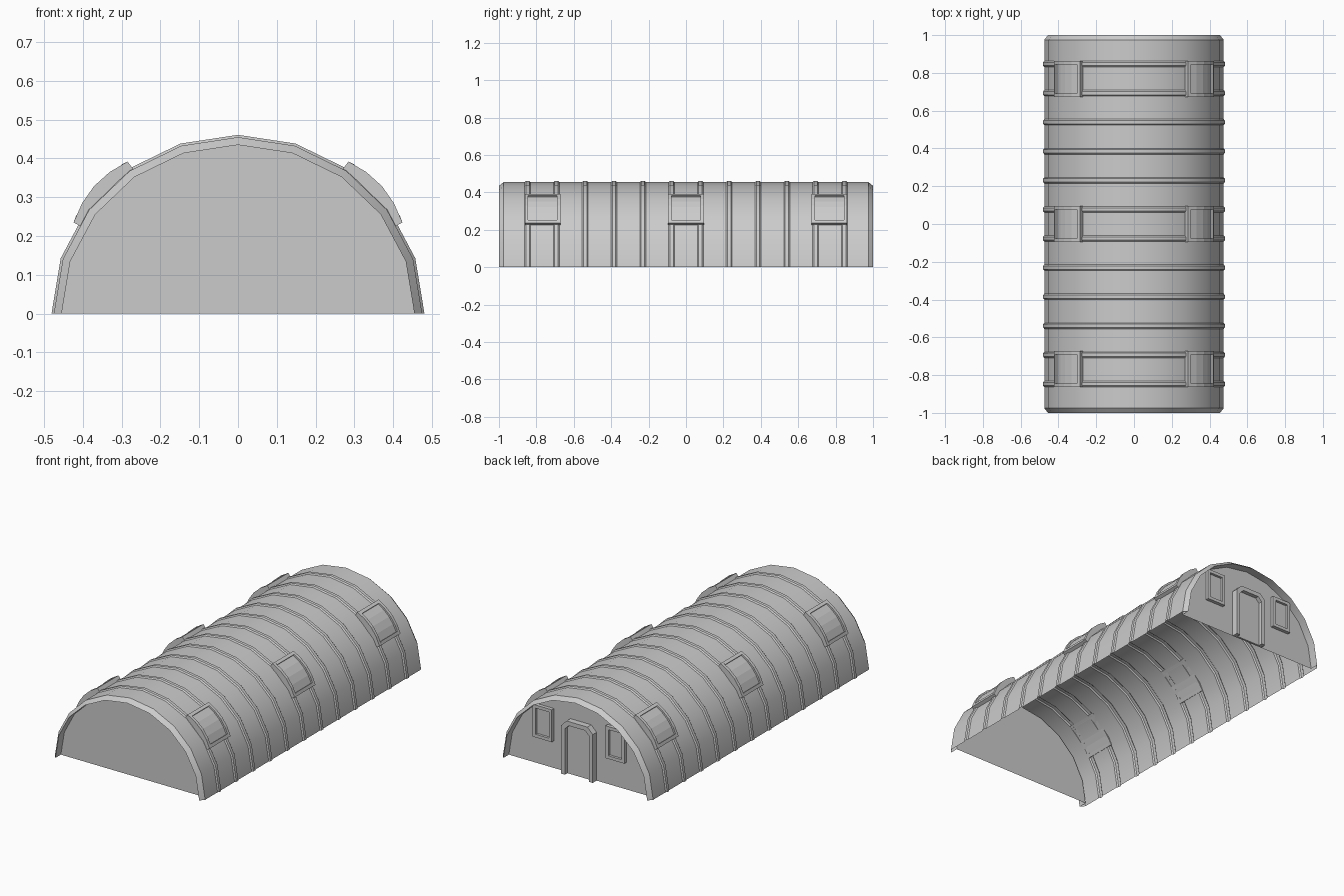
import bpy, bmesh
from math import sin, cos, pi, radians

if "Cube" in bpy.data.objects:
    bpy.data.objects.remove(bpy.data.objects["Cube"])

WALL = 0.95          # end walls sit slightly inside the rim
SEG = 10             # facets round the arch


def finish(name, bm, smooth=False, mirror=False):
    bmesh.ops.recalc_face_normals(bm, faces=bm.faces)
    me = bpy.data.meshes.new(name)
    bm.to_mesh(me)
    bm.free()
    ob = bpy.data.objects.new(name, me)
    bpy.context.collection.objects.link(ob)
    if mirror:
        ob.modifiers.new("mirror", 'MIRROR')
    if smooth:
        bpy.ops.object.select_all(action='DESELECT')
        ob.select_set(True)
        bpy.context.view_layer.objects.active = ob
        bpy.ops.object.shade_smooth_by_angle(angle=radians(30))
    return ob


def arch(y, off):
    """Half-ellipse section at depth y, grown by off."""
    return [((0.475 + off) * cos(pi * i / SEG), y, max(0, (0.455 + off) * sin(pi * i / SEG)))
            for i in range(SEG + 1)]


def prism(bm, outline, y0, y1):
    """Solid from an (x, z) outline between two depths."""
    a = [bm.verts.new((x, y0, z)) for x, z in outline]
    b = [bm.verts.new((x, y1, z)) for x, z in outline]
    bm.faces.new(a)
    bm.faces.new(b[::-1])
    for i in range(len(a)):
        j = (i + 1) % len(a)
        bm.faces.new((a[i], a[j], b[j], b[i]))


# corrugated shell: lengthwise profile of rim, chamfer and 12 ribs, swept over the arch
profile = [(-WALL, -0.02), (-1, -0.02), (-0.975, 0)]
for k in range(12):
    y = -0.847 + 0.154 * k
    profile += [(y - 0.016, 0), (y - 0.009, 0.006), (y + 0.009, 0.006), (y + 0.016, 0)]
profile += [(0.975, 0), (1, -0.02), (WALL, -0.02)]
bm = bmesh.new()
rings = [[bm.verts.new(p) for p in arch(y, o)] for y, o in profile]
for r, s in zip(rings, rings[1:]):
    for i in range(SEG):
        bm.faces.new((r[i], r[i + 1], s[i + 1], s[i]))
finish("roof_shell", bm, smooth=True)

# flat end walls
for name, y in (("front_wall", -WALL), ("back_wall", WALL)):
    bm = bmesh.new()
    bm.faces.new([bm.verts.new(p) for p in arch(y, -0.02)])
    finish(name, bm)


# curved roof windows, mirrored to both sides
def arc_slab(bm, a0, a1, drop, y0, y1, n):
    outer, inner = [], []
    for i in range(n + 1):
        a = a0 + (a1 - a0) * i / n
        r = 0.485 + 0.011 * sin(pi * (a - 29) / 25) - drop
        c, s = cos(radians(a)), sin(radians(a))
        outer.append((r * c, r * s))
        inner.append((0.461 * c, 0.461 * s))
    prism(bm, outer + inner[::-1], y0, y1)


for label, yc in (("front", -0.767), ("middle", 0), ("back", 0.767)):
    bm = bmesh.new()
    for s in (-1, 1):
        arc_slab(bm, 29, 54, 0, yc + s * 0.095, yc + s * 0.077, 4)
    arc_slab(bm, 29, 31.2, 0, yc - 0.077, yc + 0.077, 1)
    arc_slab(bm, 51.8, 54, 0, yc - 0.077, yc + 0.077, 1)
    finish("roof_window_frame_" + label, bm, mirror=True)
    bm = bmesh.new()
    arc_slab(bm, 31.2, 51.8, 0.01, yc - 0.077, yc + 0.077, 4)
    finish("roof_window_pane_" + label, bm, mirror=True)


# back wall windows: four bars and a recessed pane, mirrored
def rect(x0, x1, z0, z1):
    return [(x0, z0), (x1, z0), (x1, z1), (x0, z1)]


x0, x1, z0, z1, w = 0.17, 0.29, 0.155, 0.34, 0.018
bm = bmesh.new()
for bar in (rect(x0, x0 + w, z0, z1), rect(x1 - w, x1, z0, z1),
            rect(x0 + w, x1 - w, z0, z0 + w), rect(x0 + w, x1 - w, z1 - w, z1)):
    prism(bm, bar, WALL, WALL + 0.02)
finish("back_window_frame", bm, mirror=True)
bm = bmesh.new()
prism(bm, rect(x0 + w, x1 - w, z0 + w, z1 - w), WALL, WALL + 0.006)
finish("back_window_pane", bm, mirror=True)


# door with a chamfered frame, centred on the back wall
def door_outline(hw, h, c):
    return [(-hw, 0), (-hw, h - c), (-hw + c, h), (hw - c, h), (hw, h - c), (hw, 0)]


outer, inner = door_outline(0.1, 0.31, 0.034), door_outline(0.076, 0.286, 0.024)
bm = bmesh.new()
prism(bm, outer + inner[::-1], WALL, WALL + 0.035)
finish("door_frame", bm)
bm = bmesh.new()
prism(bm, inner, WALL, WALL + 0.012)
finish("door", bm)
